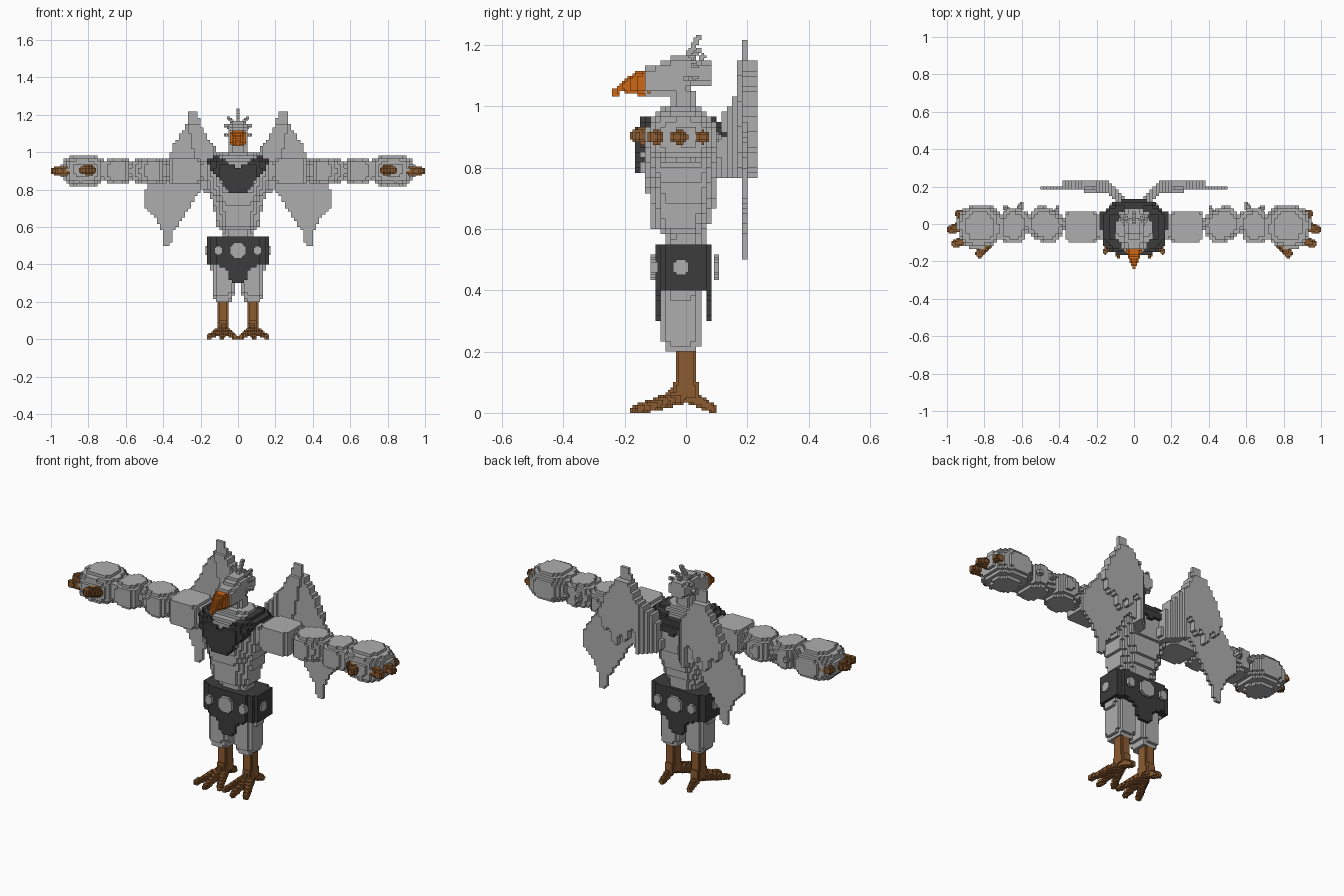
import bpy
from math import floor, ceil, cos, sin
from mathutils import Vector

if "Cube" in bpy.data.objects:
    bpy.data.objects.remove(bpy.data.objects["Cube"])

V = 1 / 60          # block size of the main parts
F = 1 / 120         # finer blocks for small parts
taken = set()       # blocks already used by a main part


def material(name, rgb):
    m = bpy.data.materials.new(name)
    m.diffuse_color = (*rgb, 1)
    m.use_nodes = True
    m.node_tree.nodes["Principled BSDF"].inputs["Base Color"].default_value = m.diffuse_color
    return m


GREY = material("grey_feather", (0.42, 0.42, 0.42))
DARK = material("dark_leather", (0.045, 0.045, 0.047))
BROWN = material("brown_scale", (0.26, 0.105, 0.03))
ORANGE = material("orange_beak", (0.62, 0.14, 0.008))

DIRS = {
    (1, 0, 0): [(1, 0, 0), (1, 1, 0), (1, 1, 1), (1, 0, 1)],
    (-1, 0, 0): [(0, 0, 0), (0, 0, 1), (0, 1, 1), (0, 1, 0)],
    (0, 1, 0): [(0, 1, 0), (0, 1, 1), (1, 1, 1), (1, 1, 0)],
    (0, -1, 0): [(0, 0, 0), (1, 0, 0), (1, 0, 1), (0, 0, 1)],
    (0, 0, 1): [(0, 0, 1), (1, 0, 1), (1, 1, 1), (0, 1, 1)],
    (0, 0, -1): [(0, 0, 0), (0, 1, 0), (1, 1, 0), (1, 0, 0)],
}


def part(name, mat, xr, yr, zr, test, size=V, side=1):
    """Fill a box with blocks wherever test(x, y, z) holds; keep the outer faces."""
    rng = [range(floor(a / size + .01), ceil(b / size - .01)) for a, b in (xr, yr, zr)]
    cells = set()
    for i in rng[0]:
        for j in rng[1]:
            for k in rng[2]:
                if test((i + .5) * size, (j + .5) * size, (k + .5) * size):
                    cells.add((i if side > 0 else -1 - i, j, k))
    if size == V:
        cells -= taken
        taken.update(cells)
    verts, faces = {}, []
    for c in sorted(cells):
        for d, quad in DIRS.items():
            if (c[0] + d[0], c[1] + d[1], c[2] + d[2]) not in cells:
                faces.append([verts.setdefault((c[0] + q[0], c[1] + q[1], c[2] + q[2]), len(verts))
                              for q in quad])
    mesh = bpy.data.meshes.new(name)
    mesh.from_pydata([(a * size, b * size, c * size) for a, b, c in verts], [], faces)
    mesh.materials.append(mat)
    obj = bpy.data.objects.new(name, mesh)
    bpy.context.collection.objects.link(obj)


def lerp(t, pts):
    if t <= pts[0][0]:
        return pts[0][1]
    for (a, u), (b, v) in zip(pts, pts[1:]):
        if t <= b:
            return u + (v - u) * (t - a) / (b - a)
    return pts[-1][1]


def octagon(x, y, hx, hy, k=1.5):
    u, v = abs(x) / hx, abs(y) / hy
    return u <= 1 and v <= 1 and u + v <= k


def blob(c, h, p=4, turn=0):
    def test(x, y, z):
        dx, dy = x - c[0], y - c[1]
        u = dx * cos(turn) + dy * sin(turn)
        w = dy * cos(turn) - dx * sin(turn)
        return (abs(u) / h[0]) ** p + (abs(w) / h[1]) ** p + (abs(z - c[2]) / h[2]) ** p <= 1
    return test


def rods(segments, r0, r1):
    """Tapered rods between pairs of points."""
    def test(x, y, z):
        p = Vector((x, y, z))
        for a, b in segments:
            a, ab = Vector(a), Vector(b) - Vector(a)
            t = max(0, min(1, (p - a).dot(ab) / ab.length_squared))
            if (p - a - ab * t).length <= r0 + (r1 - r0) * t:
                return True
        return False
    return test


def inside(x, z, poly):
    hit = False
    for (a, b), (c, d) in zip(poly, poly[1:] + poly[:1]):
        if (b > z) != (d > z) and x < a + (c - a) * (z - b) / (d - b):
            hit = not hit
    return hit


# Torso and collar
WIDTH = [(.54, .09), (.58, .085), (.6, .11), (.72, .132), (.8, .16), (.87, .178),
         (.95, .175), (.97, .13), (.995, .09)]
FRONT = [(.54, -.065), (.585, -.065), (.6, -.115), (.7, -.12), (.8, -.145), (.9, -.152),
         (.95, -.14), (.99, -.08)]
BACK = [(.54, .06), (.58, .06), (.62, .075), (.7, .1), (.8, .112), (.9, .12), (.96, .09), (.99, .05)]


def torso(x, y, z, grow=0):
    f, b = lerp(z, FRONT) - grow, lerp(z, BACK) + grow
    return octagon(x, y - (f + b) / 2, lerp(z, WIDTH) + grow, (b - f) / 2)


def collar(x, y, z):
    ax = abs(x)
    if y < -.03:
        low, high = max(.785, .785 + (ax - .045) * 1.25), .91 + min(ax, .11) * .68
    else:
        low, high = (.87 + ax * .35, .95 + ax * .2) if y > .05 else (.925, .985)
    return low <= z <= high and torso(x, y, z, .016) and not torso(x, y, z, -.045)


part("collar", DARK, (-.22, .22), (-.2, .17), (.78, 1), collar)
part("torso", GREY, (-.22, .22), (-.2, .17), (.53, 1), torso)
part("neck", GREY, (-.05, .05), (-.05, .034), (.97, 1.05),
     lambda x, y, z: octagon(x, y + .01, .046, .04))

# Head, beak and crest
HEAD_TOP = [(-.12, 1.125), (-.07, 1.15), (-.03, 1.172), (.06, 1.15)]


def head(x, y, z):
    low, high = lerp(y, [(0, 1.035), (.02, 1.065)]), lerp(y, HEAD_TOP)
    return low <= z <= high and octagon(x, z - (low + high) / 2, .056, (high - low) / 2, 1.5)


def beak(x, y, z):
    low = lerp(y, [(-.235, 1.033), (-.222, 1.033), (-.21, 1.05), (-.19, 1.04), (-.12, 1.035)])
    high = lerp(y, [(-.235, 1.055), (-.2, 1.09), (-.16, 1.115), (-.12, 1.122)])
    w = lerp(y, [(-.235, .01), (-.17, .034), (-.12, .046)])
    return low <= z <= high and octagon(x, z - (low + high) / 2, w, (high - low) / 2, 1.6)


part("head", GREY, (-.07, .07), (-.117, .067), (1.03, 1.2), head)
part("beak", ORANGE, (-.05, .05), (-.234, -.117), (1.03, 1.13), beak, F)
crest = [((0, 0, 1.15), (0, .04, 1.225)), ((0, .03, 1.11), (0, .055, 1.165))]
for s in (-1, 1):
    crest += [((s * .03, .01, 1.12), (s * .068, .045, 1.145)),
              ((s * .02, .01, 1.15), (s * .052, .04, 1.185)),
              ((s * .04, -.01, 1.09), (s * .068, .03, 1.095))]
part("crest", GREY, (-.09, .09), (-.03, .067), (1.05, 1.235), rods(crest, .012, .009), F)

# Belt, studs and loincloths
part("belt", DARK, (-.17, .17), (-.1, .1), (.415, .54),
     lambda x, y, z: octagon(x, y + .003, .162, .094, 1.68))
for label, y0, y1 in (("front", -.1, -.083), ("back", .067, .083)):
    part(label + "_loincloth", DARK, (-.13, .13), (y0, y1), (.3, .42),
         lambda x, y, z: abs(x) < lerp(z, [(.3, .035), (.32, .046), (.36, .05), (.385, .085), (.41, .115)]))


def stud(r, x0, z0=.475):
    return lambda x, z: octagon(x - x0, z - z0, r, r, 1.45)


for n, x0, r in (("left", -.105, .022), ("middle", 0, .042), ("right", .105, .022)):
    disc = stud(r, x0)
    for label, y0 in (("front", -.1083), ("back", .1)):
        part(f"{n}_{label}_stud", GREY, (-.16, .16), (y0 - .001, y0 + .0084), (.41, .54),
             lambda x, y, z: disc(x, z), F)
for n, s in (("left", -1), ("right", 1)):
    disc = stud(.027, -.015)
    part(n + "_hip_stud", GREY, (.15, .175), (-.05, .03), (.43, .52),
         lambda x, y, z: disc(y, z), F, s)

# Wing outline, right side
WING = [(.05, .78), (.08, .96), (.12, 1.02), (.18, 1.1), (.22, 1.22), (.262, 1.22), (.28, 1.13),
        (.34, 1.05), (.37, .97), (.44, .88), (.492, .8), (.492, .7), (.44, .645), (.405, .57),
        (.39, .5), (.36, .5), (.35, .57), (.29, .65), (.25, .72), (.2, .8), (.13, .76)]


def wing(x, y, z):
    if not inside(x, z, WING):
        return False
    if x < .15:                                   # root curving into the back
        mid = .115 + (x - .05) * .95
        return mid - .035 <= y <= mid + .025
    ragged = .78 + abs(x - .27) * .9 + (.04 if int(x * 30) % 2 else 0)
    top = .235 if ragged < z < 1.15 and x < .38 else .203
    low = .167 if .8 < z < 1.15 and x < .2 + (z - .8) * .2 else .183
    return low <= y <= top


TOES = [((.08, 0, .055), (.155, -.15, .012)), ((.08, 0, .06), (.085, -.168, .012)),
        ((.08, 0, .055), (.015, -.14, .012)), ((.08, 0, .06), (.085, .09, .012)),
        ((.08, 0, .1), (.08, -.06, .05))]
FINGERS = [((.86, .055, .9), (.935, .055, .9)), ((.9, -.005, .9), (.978, -.03, .9)),
           ((.88, -.075, .9), (.955, -.105, .9))]

for n, s in (("left", -1), ("right", 1)):
    part(n + "_wing", GREY, (.05, .5), (.08, .234), (.5, 1.22), wing, side=s)

    # Arm
    part(n + "_shoulder", GREY, (.16, .37), (-.12, .1), (.8, 1),
         blob((.28, -.015, .9), (.092, .086, .075), 5), side=s)
    part(n + "_upper_arm", GREY, (.36, .6), (-.12, .12), (.8, 1),
         blob((.472, -.005, .9), (.1, .088, .071), 3, .5), side=s)
    part(n + "_forearm", GREY, (.55, .74), (-.12, .12), (.8, 1),
         blob((.645, -.01, .9), (.075, .092, .066), 3.5, .2), side=s)
    part(n + "_elbow_feathers", GREY, (.4, .76), (0, .13), (.85, .95),
         rods([((.42, .05, .9), (.405, .09, .9)), ((.62, .06, .9), (.6, .11, .9)),
               ((.66, .06, .9), (.69, .09, .9))], .022, .012), F, s)
    part(n + "_hand", GREY, (.7, .97), (-.14, .12), (.8, 1),
         blob((.825, -.012, .902), (.12, .118, .086), 2.5, -.15), side=s)
    part(n + "_finger_claws", BROWN, (.84, 1), (-.14, .09), (.86, .95), rods(FINGERS, .031, .022), F, s)
    part(n + "_thumb_claw", BROWN, (.73, .88), (-.19, -.08), (.86, .95),
         rods([((.785, -.1, .905), (.825, -.158, .905))], .033, .024), F, s)

    # Leg
    part(n + "_thigh", GREY, (0, .17), (-.1, .07), (.2, .42),
         lambda x, y, z: octagon(x - .077, y + .014, lerp(z, [(.2, .042), (.26, .06), (.4, .066)]),
                                 lerp(z, [(.2, .052), (.24, .064)]), 1.6), side=s)
    part(n + "_shin", BROWN, (.04, .12), (-.05, .05), (.05, .2),
         lambda x, y, z: octagon(x - .08, y, .029, lerp(z, [(.07, .045), (.11, .034)]), 1.6), F, s)
    part(n + "_foot", BROWN, (0, .18), (-.19, .11), (0, .11), rods(TOES, .024, .014), F, s)
